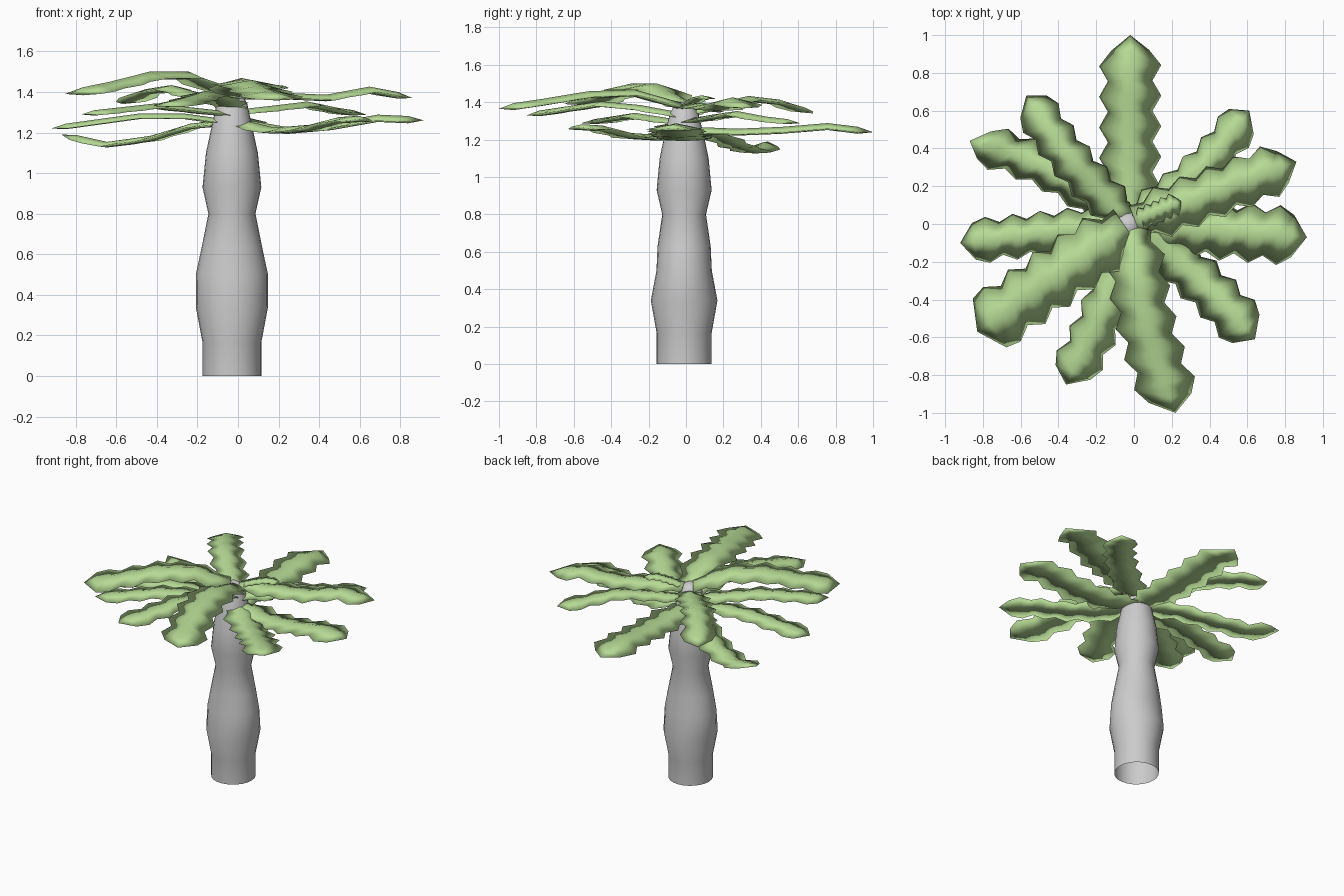
import bpy, bmesh, math
from mathutils import Vector

if "Cube" in bpy.data.objects:
    bpy.data.objects.remove(bpy.data.objects["Cube"])

leaf_mat = bpy.data.materials.new("leaf_green")
leaf_mat.diffuse_color = (0.47, 0.70, 0.30, 1)
leaf_mat.use_nodes = True
leaf_mat.node_tree.nodes["Principled BSDF"].inputs["Base Color"].default_value = leaf_mat.diffuse_color


def finish(name, bm, mat=None):
    bmesh.ops.recalc_face_normals(bm, faces=bm.faces)
    me = bpy.data.meshes.new(name)
    bm.to_mesh(me)
    bm.free()
    ob = bpy.data.objects.new(name, me)
    bpy.context.collection.objects.link(ob)
    if mat:
        me.materials.append(mat)
    for p in me.polygons:
        p.use_smooth = True
    return ob


# Trunk: lathe profile of (z, x radius, y radius), open underneath
profile = [(0, .145, .147), (.165, .145, .147), (.34, .178, .178), (.5, .178, .148),
           (.63, .15, .142), (.80, .116, .117), (.93, .145, .147), (1.10, .128, .131),
           (1.22, .102, .106), (1.34, .076, .076), (1.38, .055, .055), (1.40, .025, .025)]
bm = bmesh.new()
SIDES = 24
rings = []
for z, rx, ry in profile:
    rings.append([bm.verts.new((-.03 + rx * math.cos(2 * math.pi * i / SIDES),
                                -.01 + ry * math.sin(2 * math.pi * i / SIDES), z))
                  for i in range(SIDES)])
for a, b in zip(rings, rings[1:]):
    for i in range(SIDES):
        j = (i + 1) % SIDES
        bm.faces.new((a[i], a[j], b[j], b[i]))
bm.faces.new(rings[-1])
finish("trunk", bm)


def lerp_list(vals, t):
    f = t * (len(vals) - 1)
    i = min(int(f), len(vals) - 2)
    return vals[i] + (vals[i + 1] - vals[i]) * (f - i)


# Leaf: thin closed lens with serrated edges, running from the trunk to its tip
def leaf(name, tip, width, heights, bend=0.0, blunt=.65, start=0.03):
    d = Vector(tip).normalized()
    base = Vector((-.02, 0)) + d * start
    end = Vector(tip)
    side = Vector((-d.y, d.x))
    n = 12
    # cross-section loop: (position across, height as a share of the width)
    section = [(-1, -.04), (0, .06), (1, -.04), (0, -.06)]
    bm = bmesh.new()
    rows = []
    for k in range(n):
        t = k / n
        c = base.lerp(end, t) + side * bend * math.sin(math.pi * t)
        w = width / 2 * (.76 if k % 2 else 1.06) * min(1, .65 + 2 * t)
        if k == n - 1:
            w = width / 2 * blunt
        z = lerp_list(heights, t)
        row = []
        for s, h in section:
            p = c + side * s * w
            row.append(bm.verts.new((p.x, p.y, z + h * width)))
        rows.append(row)
    m = len(section)
    for a, b in zip(rows, rows[1:]):
        for i in range(m):
            j = (i + 1) % m
            bm.faces.new((a[i], b[i], b[j], a[j]))
    point = bm.verts.new((end.x, end.y, heights[-1]))
    for i in range(m):
        bm.faces.new((rows[-1][i], point, rows[-1][(i + 1) % m]))
    bm.faces.new(rows[0])
    finish(name, bm, leaf_mat)


# Crown: tip position, width, heights from base to tip, sideways bend, tip bluntness
leaves = [
    ("north", (-.02, 1.0), .31, (1.25, 1.24, 1.25, 1.27, 1.24), 0, .65),
    ("north_east", (.61, .60), .22, (1.30, 1.32, 1.34, 1.31, 1.29), -.05, .85),
    ("east_north_east", (.86, .33), .27, (1.38, 1.38, 1.37, 1.41, 1.37), 0, .65),
    ("east", (.915, -.07), .30, (1.25, 1.21, 1.23, 1.27, 1.26), 0, .75),
    ("south_east", (.64, -.61), .26, (1.25, 1.21, 1.22, 1.26, 1.27), .03, .8),
    ("south", (.22, -1.0), .31, (1.38, 1.45, 1.44, 1.40, 1.365), -.04, .75),
    ("south_south_west", (-.36, -.85), .25, (1.33, 1.37, 1.39, 1.36, 1.33), .04, .8),
    ("upper_south_west", (-.83, -.57), .33, (1.39, 1.48, 1.48, 1.43, 1.39), 0, .95),
    ("lower_south_west", (-.77, -.53), .22, (1.29, 1.31, 1.33, 1.31, 1.29), 0, .8),
    ("west", (-.92, -.10), .23, (1.25, 1.28, 1.28, 1.25, 1.22), 0, .85),
    ("west_north_west", (-.87, .44), .23, (1.25, 1.23, 1.17, 1.14, 1.19), -.06, .7),
    ("north_west", (-.57, .68), .23, (1.35, 1.38, 1.42, 1.40, 1.34), .03, .8),
    # short young fronds filling the heart of the crown
    ("inner_east", (.25, .12), .12, (1.38, 1.41, 1.43, 1.42), 0, .65),
    ("inner_north_west", (-.14, .19), .12, (1.33, 1.35, 1.36, 1.35), 0, .65),
]
for name, tip, width, heights, bend, blunt in leaves:
    leaf("leaf_" + name, tip, width, heights, bend, blunt)
